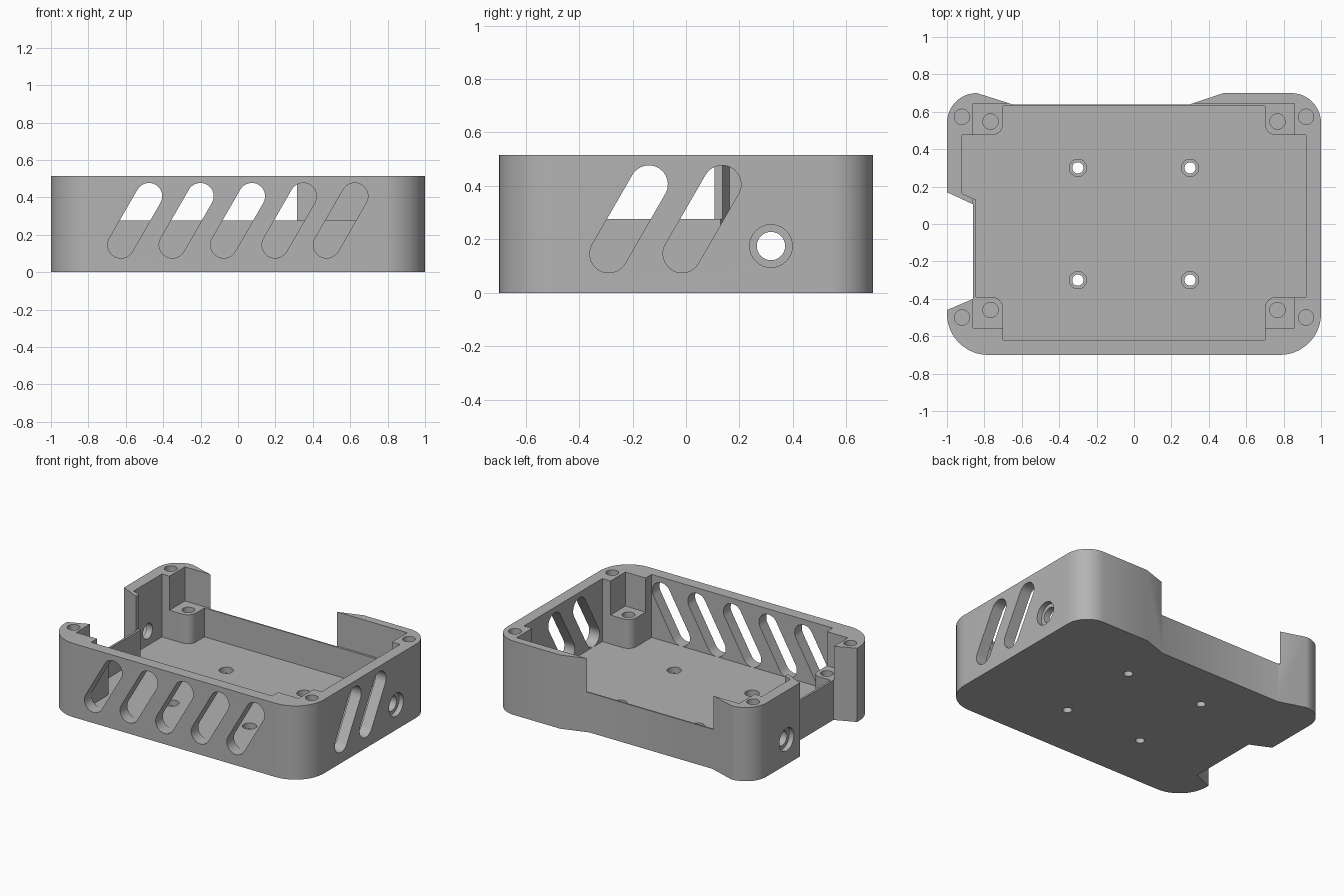
import bpy, bmesh
from math import sin, cos, radians

cube = bpy.data.objects.get("Cube")
if cube:
    bpy.data.objects.remove(cube, do_unlink=True)

H = 0.515       # overall height
FLOOR = 0.075   # floor thickness
LEDGE = 0.277   # height of the board ledge and low walls
TOP = 0.6       # cutters end above the rim

grey = bpy.data.materials.new("plain grey")
grey.use_nodes = True
grey.diffuse_color = (0.45, 0.45, 0.45, 1)
grey.node_tree.nodes["Principled BSDF"].inputs["Base Color"].default_value = (0.45, 0.45, 0.45, 1)


def arc(cx, cy, r, a0, a1, n=12):
    """Points on an arc, angles in degrees."""
    angles = [radians(a0 + (a1 - a0) * i / n) for i in range(n + 1)]
    return [(cx + r * cos(a), cy + r * sin(a)) for a in angles]


def circle(cx, cy, r, n=32):
    return arc(cx, cy, r, 0, 360, n)[:-1]


def prism(name, points, w0, w1, axis="z"):
    """Extrude a flat outline along one axis."""
    place = {"z": lambda u, v, w: (u, v, w),
             "y": lambda u, v, w: (u, w, v),
             "x": lambda u, v, w: (w, u, v)}[axis]
    bm = bmesh.new()
    low = [bm.verts.new(place(u, v, w0)) for u, v in points]
    high = [bm.verts.new(place(u, v, w1)) for u, v in points]
    bm.faces.new(low)
    bm.faces.new(high)
    n = len(points)
    for i in range(n):
        j = (i + 1) % n
        bm.faces.new((low[i], low[j], high[j], high[i]))
    bmesh.ops.recalc_face_normals(bm, faces=bm.faces)
    mesh = bpy.data.meshes.new(name)
    bm.to_mesh(mesh)
    bm.free()
    mesh.materials.append(grey)
    obj = bpy.data.objects.new(name, mesh)
    bpy.context.collection.objects.link(obj)
    return obj


def cut(points, w0, w1, axis="z"):
    """Subtract a prism from the case."""
    cutter = prism("cutter", points, w0, w1, axis)
    cutter.hide_render = True
    mod = case.modifiers.new("cut", "BOOLEAN")
    mod.operation = "DIFFERENCE"
    mod.solver = "EXACT"
    mod.object = cutter
    bpy.ops.object.modifier_apply(modifier=mod.name)
    bpy.data.objects.remove(cutter, do_unlink=True)


def rect(x0, y0, x1, y1):
    return [(x0, y0), (x1, y0), (x1, y1), (x0, y1)]


# Outer shell with rounded corners and recessed left-hand and back sides
outline = (arc(-0.78, -0.48, 0.22, 180, 270) + arc(0.78, -0.48, 0.22, 270, 360)
           + arc(0.84, 0.54, 0.16, 0, 90)
           + [(0.48, 0.70), (0.30, 0.64), (-0.65, 0.64)]
           + arc(-0.84, 0.54, 0.16, 90, 180)
           + [(-1, 0.17), (-0.86, 0.105), (-0.86, -0.40), (-1, -0.46)])
case = prism("case_bottom", outline, 0, H)
bpy.context.view_layer.objects.active = case
case.select_set(True)

# Main cavity, leaving a rounded standoff post in each corner
R = 0.06
cavity = ([(-0.70, -0.62), (0.70, -0.62)]
          + arc(0.70 + R, -0.39 - R, R, 180, 90, 8)
          + [(0.92, -0.39), (0.92, 0.475)]
          + arc(0.70 + R, 0.475 + R, R, 270, 180, 8)
          + [(0.70, 0.63), (-0.70, 0.63)]
          + arc(-0.70 - R, 0.475 + R, R, 0, -90, 8)
          + [(-0.92, 0.475), (-0.92, 0.163), (-0.845, 0.13), (-0.845, -0.39)]
          + arc(-0.70 - R, -0.39 - R, R, 90, 0, 8))
cut(cavity, FLOOR, TOP)

# Circuit board pocket: trims posts and opens the thin recessed walls
cut(rect(-0.862, -0.555, 0.857, 0.645), LEDGE, TOP)

# Screw holes in the rim corners and in the standoff posts
for x in (-1, 1):
    for y in (-0.5, 0.573):
        cut(circle(x * 0.92, y, 0.041), 0.27, TOP)
    for y in (-0.46, 0.548):
        cut(circle(x * 0.767, y, 0.041), 0.1, LEDGE + 0.1)

# Counterbored mounting holes in the floor
for x in (-0.3, 0.3):
    for y in (-0.3, 0.3):
        cut(circle(x, y, 0.03), -0.1, FLOOR + 0.1)
        cut(circle(x, y, 0.046), 0.035, FLOOR + 0.1)


# Slanted ventilation slots
def slot(u):
    r = 0.071
    return arc(u, 0.146, r, 150, 330, 16) + arc(u + 0.15, 0.406, r, -30, 150, 16)


for i in range(5):
    cut(slot(-0.626 + 0.275 * i), -0.8, -0.59, "y")
for u in (-0.289, -0.015):
    cut(slot(u), 0.89, 1.1, "x")

# Round side openings with an outer recess
for s in (-1, 1):
    lo, hi = sorted((s * 0.89, s * 1.1))
    cut(circle(0.318, 0.175, 0.053), lo, hi, "x")
    lo, hi = sorted((s * 0.965, s * 1.1))
    cut(circle(0.318, 0.175, 0.08), lo, hi, "x")

bpy.ops.object.shade_smooth_by_angle(angle=radians(30))
